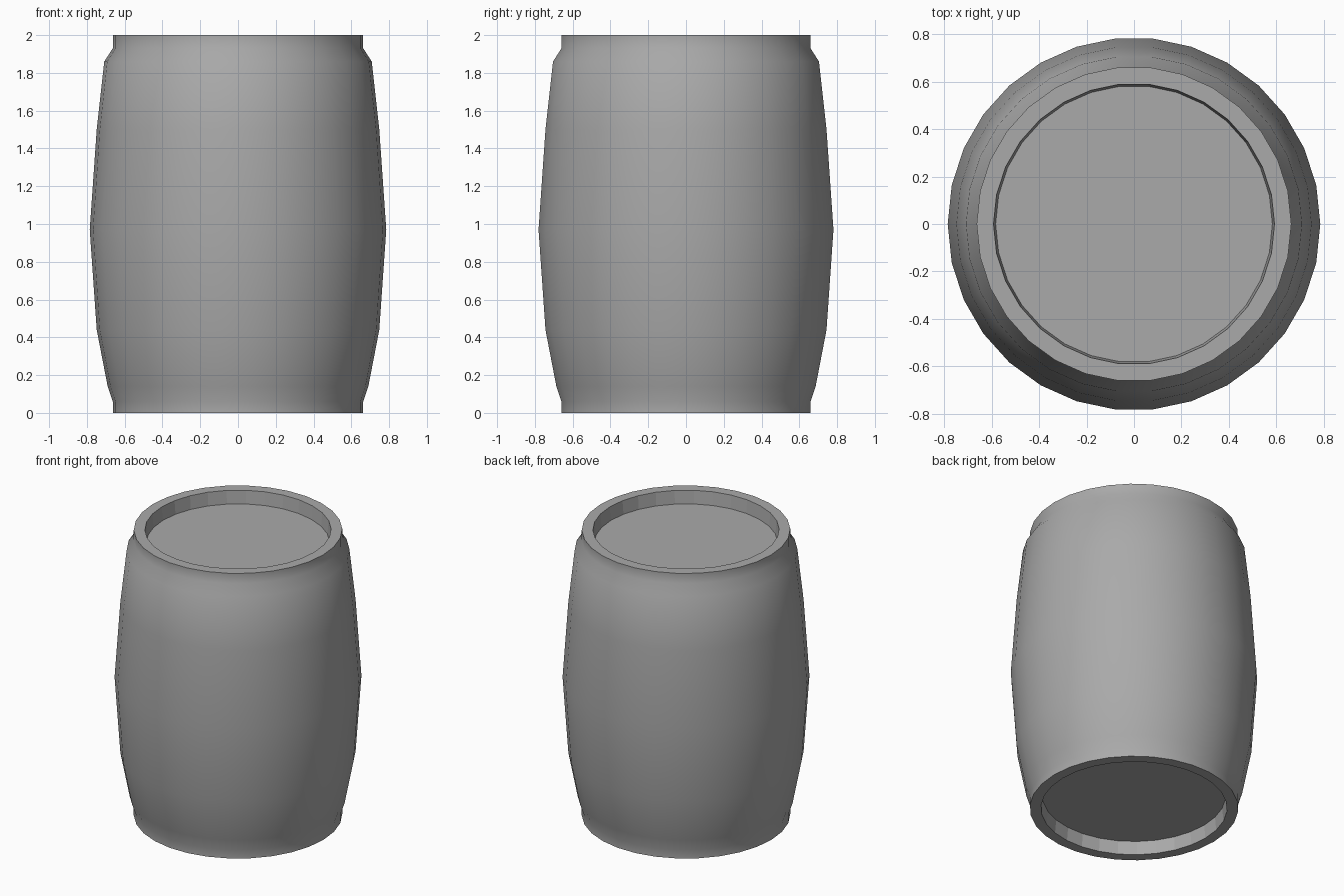
import bpy
import bmesh
from math import cos, sin, tau

SIDES = 30

if "Cube" in bpy.data.objects:
    bpy.data.objects.remove(bpy.data.objects["Cube"], do_unlink=True)

# Single grey for the whole barrel
grey = bpy.data.materials.new("barrel grey")
grey.use_nodes = True
colour = (0.4, 0.4, 0.4, 1)
grey.diffuse_color = colour
grey.node_tree.nodes["Principled BSDF"].inputs["Base Color"].default_value = colour


def ring(bm, radius, z):
    return [bm.verts.new((radius * cos(tau * i / SIDES), radius * sin(tau * i / SIDES), z))
            for i in range(SIDES)]


def finish(name, bm):
    mesh = bpy.data.meshes.new(name)
    bm.to_mesh(mesh)
    bm.free()
    mesh.materials.append(grey)
    bpy.context.collection.objects.link(bpy.data.objects.new(name, mesh))


def lathe(name, profile, smooth_spans):
    """Revolve (radius, z) points; the first smooth_spans bands are smooth."""
    bm = bmesh.new()
    rings = [ring(bm, r, z) for r, z in profile]
    for span, (low, high) in enumerate(zip(rings, rings[1:])):
        for i in range(SIDES):
            j = (i + 1) % SIDES
            face = bm.faces.new((low[i], low[j], high[j], high[i]))
            face.smooth = span < smooth_spans
    finish(name, bm)


def disc(name, radius, z, up):
    bm = bmesh.new()
    verts = ring(bm, radius, z)
    bm.faces.new(verts if up else verts[::-1])
    finish(name, bm)


# Bulging outer wall with a narrow neck at each end
wall = [(0.663, 0), (0.663, 0.06), (0.69, 0.14), (0.748, 0.44), (0.785, 0.97),
        (0.748, 1.5), (0.708, 1.86), (0.663, 1.93), (0.663, 2)]
lathe("barrel_wall", wall, len(wall))

# Flat rims with slightly tapered, faceted recess walls
lathe("top_rim", [(0.663, 2), (0.592, 2), (0.583, 1.908)], 0)
lathe("bottom_rim", [(0.583, 0.092), (0.592, 0), (0.663, 0)], 0)

# Sunken end panels
disc("top_lid", 0.583, 1.908, True)
disc("bottom_panel", 0.583, 0.092, False)
